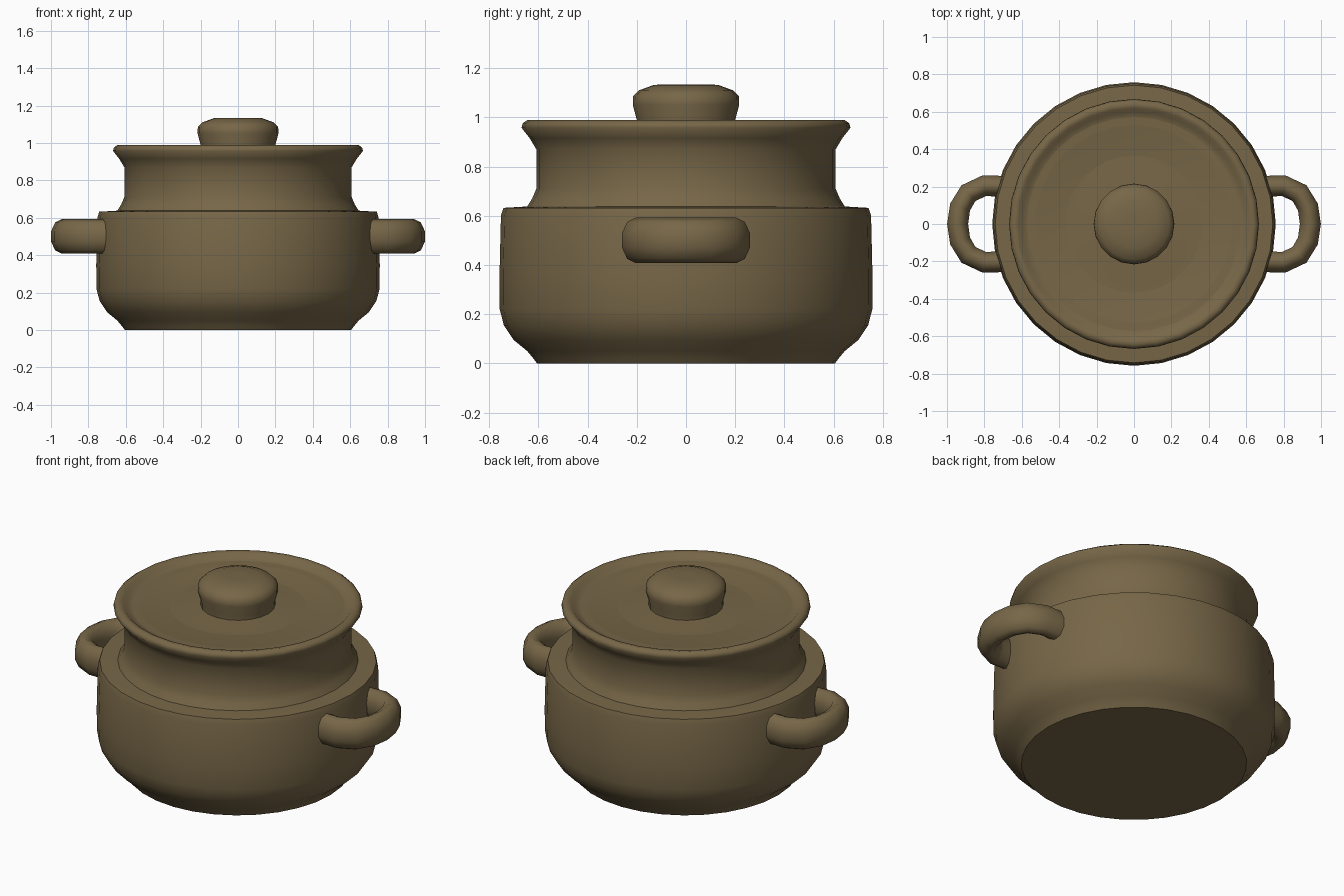
import bpy
import bmesh
from math import cos, sin, pi, radians
from mathutils import Vector

cube = bpy.data.objects.get("Cube")
if cube:
    bpy.data.objects.remove(cube, do_unlink=True)

clay = bpy.data.materials.new("brown_clay")
clay_colour = (0.185, 0.135, 0.064, 1)
clay.diffuse_color = clay_colour
clay.use_nodes = True
shader = next(n for n in clay.node_tree.nodes if n.type == "BSDF_PRINCIPLED")
shader.inputs["Base Color"].default_value = clay_colour
shader.inputs["Roughness"].default_value = 0.8


def finish(name, bm, angle):
    bmesh.ops.recalc_face_normals(bm, faces=bm.faces)
    mesh = bpy.data.meshes.new(name)
    bm.to_mesh(mesh)
    bm.free()
    mesh.materials.append(clay)
    obj = bpy.data.objects.new(name, mesh)
    bpy.context.collection.objects.link(obj)
    bpy.ops.object.select_all(action="DESELECT")
    obj.select_set(True)
    bpy.context.view_layer.objects.active = obj
    bpy.ops.object.shade_smooth_by_angle(angle=radians(angle))
    return obj


def bridge(bm, rings):
    """Join rings of vertices into a skin and cap both ends."""
    for a, b in zip(rings, rings[1:]):
        n = len(a)
        for i in range(n):
            j = (i + 1) % n
            bm.faces.new((a[i], a[j], b[j], b[i]))
    bm.faces.new(rings[0])
    bm.faces.new(rings[-1])


def lathe(name, profile, sides, angle=50):
    bm = bmesh.new()
    rings = [[bm.verts.new((r * cos(2 * pi * i / sides), r * sin(2 * pi * i / sides), z))
              for i in range(sides)] for r, z in profile]
    bridge(bm, rings)
    return finish(name, bm, angle)


def handle(name, side):
    # Centre line of the loop, mirrored front to back
    half = [(0.66, 0.2), (0.8, 0.205), (0.885, 0.165), (0.93, 0.09)]
    path = half + [(0.943, 0)] + [(x, -y) for x, y in reversed(half)]
    points = [Vector((side * x, y, 0.5)) for x, y in path]
    bm = bmesh.new()
    rings = []
    for k, p in enumerate(points):
        tangent = (points[min(k + 1, len(points) - 1)] - points[max(k - 1, 0)]).normalized()
        across = tangent.cross(Vector((0, 0, 1)))
        ring = []
        for i in range(10):
            a = 2 * pi * (i + 0.5) / 10
            ring.append(bm.verts.new(p + across * 0.059 * cos(a) + Vector((0, 0, 0.092 * sin(a)))))
        rings.append(ring)
    bridge(bm, rings)
    return finish(name, bm, 60)


# Rounded belly with a flat shoulder
lathe("pot_body", [(0.605, 0), (0.62, 0.02), (0.645, 0.05), (0.7, 0.095), (0.74, 0.155),
                   (0.757, 0.22), (0.758, 0.35), (0.752, 0.6), (0.742, 0.632),
                   (0.64, 0.638)], 32)

# Narrow neck flaring out to the rim
lathe("pot_neck", [(0.65, 0.63), (0.625, 0.67), (0.608, 0.71), (0.608, 0.87),
                   (0.635, 0.915), (0.668, 0.957), (0.664, 0.975), (0.645, 0.989),
                   (0.62, 0.984), (0.6, 0.965), (0.56, 0.955)], 32, 60)

# Shallow lid rising slightly to the knob
lathe("lid", [(0.6, 0.94), (0.6, 0.96), (0.5, 0.953), (0.3, 0.956), (0.2, 0.965)], 32)
lathe("lid_knob", [(0.2, 0.94), (0.2, 0.99), (0.216, 1.05), (0.215, 1.085), (0.19, 1.11),
                   (0.13, 1.132), (0.05, 1.134)], 20, 60)

handle("left_handle", 1)
handle("right_handle", -1)
